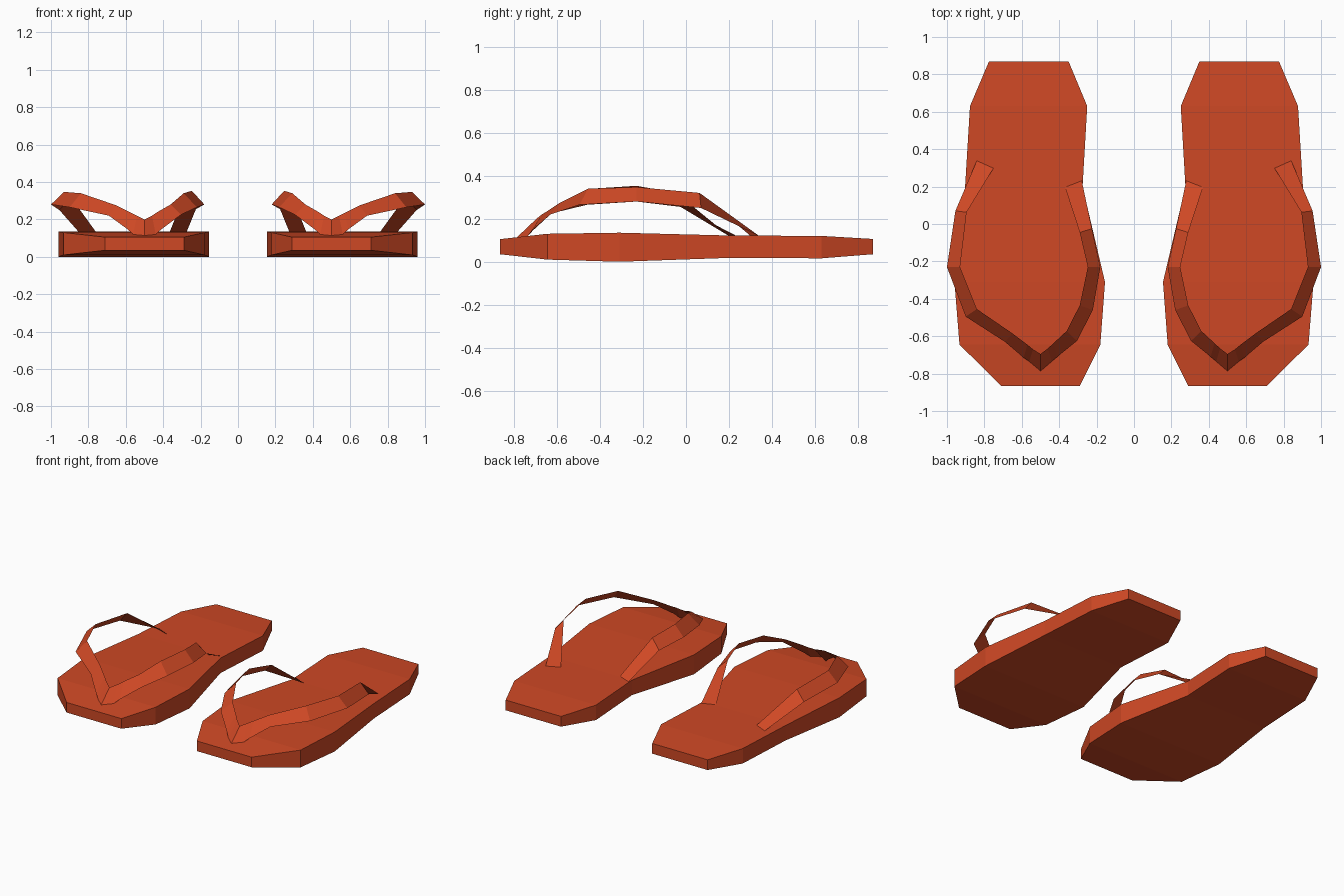
import bpy
import bmesh

cube = bpy.data.objects.get("Cube")
if cube:
    bpy.data.objects.remove(cube, do_unlink=True)

# Single rubber colour
rubber = bpy.data.materials.new("orange_red_rubber")
rubber.use_nodes = True
colour = (0.62, 0.065, 0.018, 1.0)
rubber.diffuse_color = colour
shader = rubber.node_tree.nodes["Principled BSDF"]
shader.inputs["Base Color"].default_value = colour
shader.inputs["Roughness"].default_value = 0.7

# Sole stations from heel to toe: y, inner x, outer x, bottom z, top z
SOLE_STATIONS = [
    (.87, .35, .775, .035, .106),
    (.63, .25, .877, .016, .12),
    (.2, .275, .903, .018, .122),
    (-.31, .155, .96, 0, .135),
    (-.645, .18, .933, .01, .13),
    (-.865, .29, .71, .035, .105),
]

# Strap ribbon from outer heel side, round the toe post, to the inner side:
# lower edge point, upper edge point
STRAP_STATIONS = [
    ((.84, .34, .12), (.75, .3, .12)),
    ((.955, .07, .25), (.895, .063, .32)),
    ((1, -.23, .28), (.93, -.23, .347)),
    ((.9, -.495, .265), (.84, -.455, .34)),
    ((.69, -.63, .22), (.65, -.585, .275)),
    ((.59, -.715, .147), (.57, -.645, .235)),
    ((.56, -.735, .12), (.54, -.67, .22)),
    ((.5, -.79, .11), (.5, -.695, .2)),
    ((.44, -.735, .12), (.46, -.665, .22)),
    ((.41, -.71, .147), (.43, -.637, .24)),
    ((.305, -.625, .225), (.36, -.572, .28)),
    ((.22, -.46, .265), (.29, -.435, .34)),
    ((.18, -.23, .28), (.247, -.23, .353)),
    ((.225, -.025, .255), (.29, -.045, .32)),
    ((.28, .235, .12), (.37, .2, .12)),
]


def finish(bm, name, side):
    """Turn a left-foot mesh into an object, mirrored for the right foot."""
    for vert in bm.verts:
        vert.co.x *= side
    if side < 0:
        bmesh.ops.reverse_faces(bm, faces=bm.faces[:])
    mesh = bpy.data.meshes.new(name)
    bm.to_mesh(mesh)
    bm.free()
    mesh.materials.append(rubber)
    obj = bpy.data.objects.new(name, mesh)
    bpy.context.collection.objects.link(obj)
    return obj


def bridge(bm, rings, closed):
    """Join neighbouring rings of vertices with quads."""
    count = len(rings[0])
    for a, b in zip(rings, rings[1:]):
        for i in range(count if closed else count - 1):
            j = (i + 1) % count
            bm.faces.new((a[i], a[j], b[j], b[i]))


def make_sole(name, side):
    bm = bmesh.new()
    rings = []
    for y, inner, outer, low, high in SOLE_STATIONS:
        corners = ((inner, low), (outer, low), (outer, high), (inner, high))
        rings.append([bm.verts.new((x, y, z)) for x, z in corners])
    bridge(bm, rings, closed=True)
    bm.faces.new(rings[0])
    bm.faces.new(rings[-1])
    bmesh.ops.recalc_face_normals(bm, faces=bm.faces[:])
    return finish(bm, name, side)


def make_strap(name, side):
    # Thin open ribbon whose faces look away from the foot
    bm = bmesh.new()
    rings = [[bm.verts.new(p) for p in pair] for pair in STRAP_STATIONS]
    bridge(bm, rings, closed=False)
    bm.normal_update()
    toe_face = min(bm.faces, key=lambda f: f.calc_center_median().y)
    if toe_face.normal.y > 0:
        bmesh.ops.reverse_faces(bm, faces=bm.faces[:])
    return finish(bm, name, side)


# Matching pair, mirrored across the middle
for label, side in (("left", 1), ("right", -1)):
    make_sole(label + "_sole", side)
    make_strap(label + "_strap", side)
